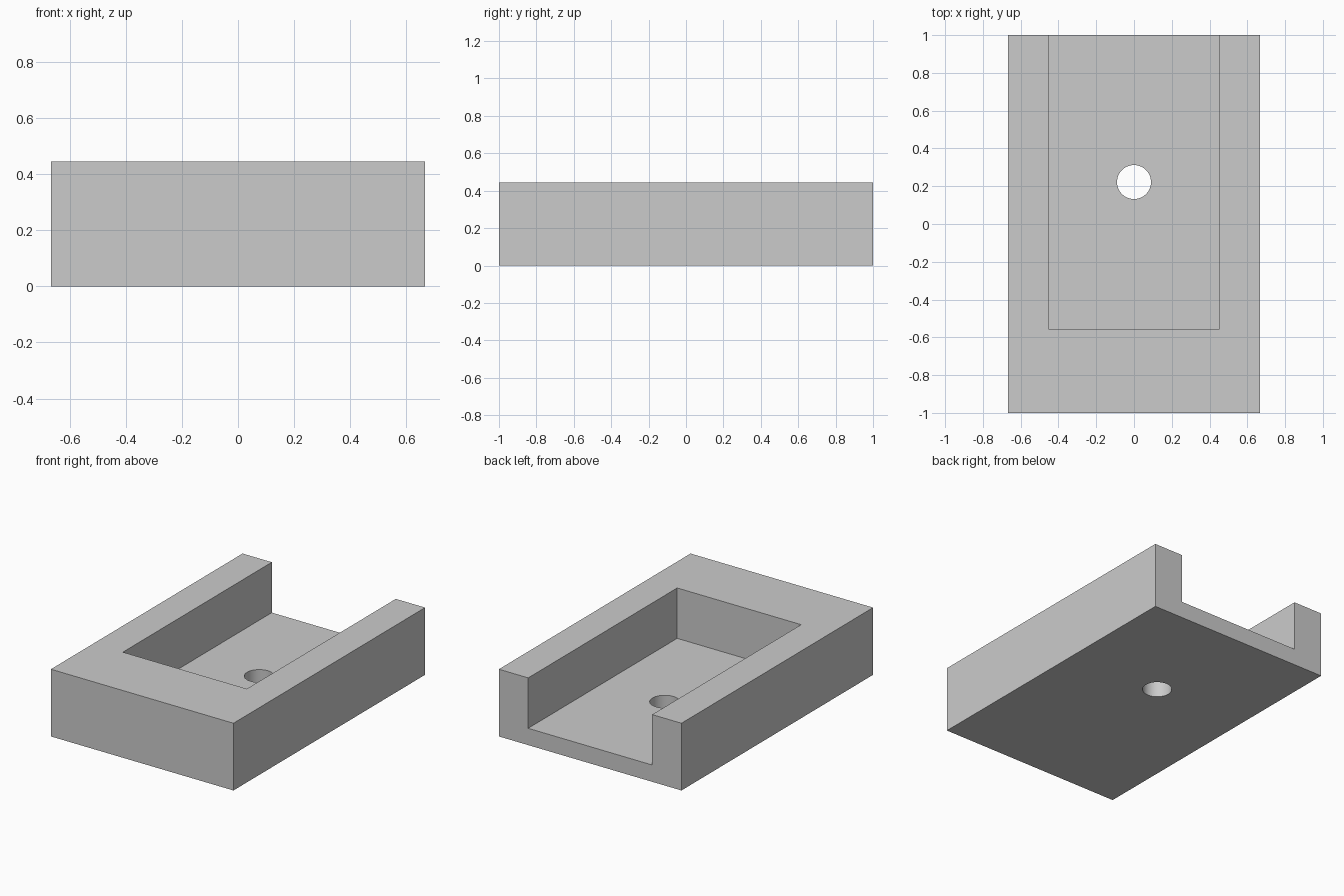
import bpy

cube = bpy.data.objects.get("Cube")
if cube:
    bpy.data.objects.remove(cube, do_unlink=True)

# Single grey material
grey = bpy.data.materials.new("light grey")
grey.use_nodes = True
COLOUR = (0.6, 0.6, 0.6, 1)
grey.diffuse_color = COLOUR
grey.node_tree.nodes["Principled BSDF"].inputs["Base Color"].default_value = COLOUR

W, H = 0.667, 0.444                # half width, full height
POCKET_W, POCKET_Y, FLOOR = 0.453, -0.555, 0.111


def box(name, lo, hi):
    """Axis-aligned box between two corners."""
    bpy.ops.mesh.primitive_cube_add(size=1, location=[(a + b) / 2 for a, b in zip(lo, hi)])
    ob = bpy.context.object
    ob.name = name
    ob.scale = [b - a for a, b in zip(lo, hi)]
    bpy.ops.object.transform_apply(location=True, rotation=False, scale=True)
    ob.data.materials.append(grey)
    return ob


# Solid block, open at the back once the pocket is cut
block = box("tray_block", (-W, -1, 0), (W, 1, H))
pocket = box("pocket_cutter", (-POCKET_W, POCKET_Y, FLOOR), (POCKET_W, 1.2, H + 0.2))

# Round hole through the floor
bpy.ops.mesh.primitive_cylinder_add(vertices=64, radius=0.09, depth=1, location=(0, 0.222, 0))
hole = bpy.context.object
hole.name = "hole_cutter"
hole.data.materials.append(grey)

for cutter in (pocket, hole):
    cutter.hide_render = True
    cutter.hide_viewport = True
    cut = block.modifiers.new(cutter.name, "BOOLEAN")
    cut.operation = "DIFFERENCE"
    cut.solver = "EXACT"
    cut.object = cutter

# Apply the cuts, remove the helpers and smooth only the hole wall
bpy.ops.object.select_all(action="DESELECT")
block.select_set(True)
bpy.context.view_layer.objects.active = block
for name in [m.name for m in block.modifiers]:
    bpy.ops.object.modifier_apply(modifier=name)
for cutter in (pocket, hole):
    bpy.data.objects.remove(cutter, do_unlink=True)
bpy.ops.object.shade_smooth_by_angle()
